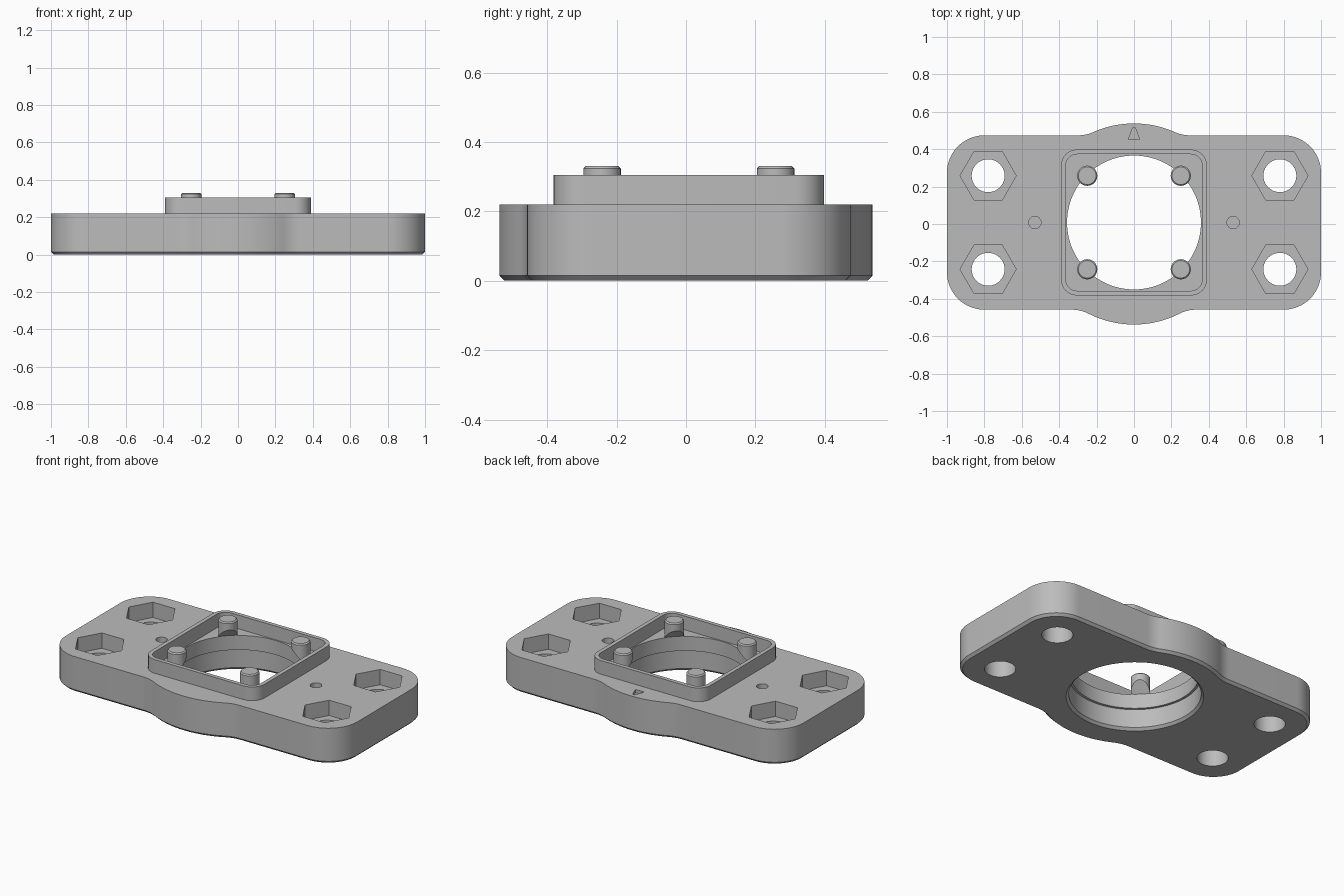
import bpy
import bmesh
from math import sin, cos, pi, atan2, sqrt

if "Cube" in bpy.data.objects:
    bpy.data.objects.remove(bpy.data.objects["Cube"], do_unlink=True)

CY = 0.008      # y of the shared part centre
TOP = 0.22      # top of the plate

grey = bpy.data.materials.new("plain grey")
grey.use_nodes = True
grey.diffuse_color = (0.5, 0.5, 0.5, 1)
grey.node_tree.nodes["Principled BSDF"].inputs["Base Color"].default_value = (0.5, 0.5, 0.5, 1)


def finish(name, bm):
    bmesh.ops.recalc_face_normals(bm, faces=bm.faces[:])
    mesh = bpy.data.meshes.new(name)
    bm.to_mesh(mesh)
    bm.free()
    mesh.materials.append(grey)
    ob = bpy.data.objects.new(name, mesh)
    bpy.context.collection.objects.link(ob)
    return ob


def arc(cx, cy, r, a0, a1, n):
    return [(cx + r * cos(a0 + (a1 - a0) * i / n), cy + r * sin(a0 + (a1 - a0) * i / n))
            for i in range(n + 1)]


def circle(cx, cy, r, n):
    return arc(cx, cy, r, 0, 2 * pi, n)[:-1]


def rounded_square(half, r):
    pts = []
    for k, (sx, sy) in enumerate([(1, 1), (-1, 1), (-1, -1), (1, -1)]):
        pts += arc(sx * (half - r), CY + sy * (half - r), r, k * pi / 2, (k + 1) * pi / 2, 8)
    return pts


def prism(name, pts, z0, z1, bevel_z=None, bevel=0.0):
    """Extrude an outline, optionally chamfering the edge loop at bevel_z."""
    bm = bmesh.new()
    face = bm.faces.new([bm.verts.new((x, y, z0)) for x, y in pts])
    ext = bmesh.ops.extrude_face_region(bm, geom=[face], use_keep_orig=True)
    for v in ext["geom"]:
        if isinstance(v, bmesh.types.BMVert):
            v.co.z = z1
    bmesh.ops.recalc_face_normals(bm, faces=bm.faces[:])
    if bevel_z is not None:
        edges = [e for e in bm.edges if all(abs(v.co.z - bevel_z) < 1e-5 for v in e.verts)]
        bmesh.ops.bevel(bm, geom=edges, offset=bevel, segments=1, affect='EDGES')
    return finish(name, bm)


def revolve(name, profile, n=96):
    """Solid of stacked rings around the part centre."""
    bm = bmesh.new()
    rings = [[bm.verts.new((x, y, z)) for x, y in circle(0, CY, r, n)] for r, z in profile]
    for a, b in zip(rings, rings[1:]):
        for i in range(n):
            j = (i + 1) % n
            bm.faces.new((a[i], a[j], b[j], b[i]))
    bm.faces.new(rings[0])
    bm.faces.new(rings[-1])
    return finish(name, bm)


def cut(ob, cutter, keep=False):
    mod = ob.modifiers.new("cut", 'BOOLEAN')
    mod.operation = 'DIFFERENCE'
    mod.solver = 'EXACT'
    mod.object = cutter
    bpy.context.view_layer.objects.active = ob
    bpy.ops.object.modifier_apply(modifier=mod.name)
    if not keep:
        bpy.data.objects.remove(cutter, do_unlink=True)


def quarter(h, bulge=0.5375, fillet=0.2, corner=0.2):
    """Outline from the end of the plate to the middle of its bulged side."""
    fx = sqrt((bulge + fillet) ** 2 - (h + fillet) ** 2)
    a = atan2(h + fillet, fx)
    return ([(1, 0)] + arc(1 - corner, h - corner, corner, 0, pi / 2, 16)
            + arc(fx, h + fillet, fillet, -pi / 2, a - pi, 8)
            + arc(0, 0, bulge, a, pi / 2, 14)[1:])


# plate with bulged sides and chamfered underside
back, front = quarter(0.466 + CY), quarter(0.466 - CY)
outline = (back + [(-x, y) for x, y in reversed(back)][1:]
           + [(-x, -y) for x, y in front][1:]
           + [(x, -y) for x, y in reversed(front)][1:-1])
plate = prism("plate", outline, 0, TOP, 0, 0.015)

# stepped centre bore, its cone also trims the pins
bore = revolve("bore_cutter", [(0.387, -0.1), (0.387, 0), (0.372, 0.015), (0.372, 0.13),
                               (0.358, 0.131), (0.358, 0.222), (0.298, 0.285), (0.298, 0.4)])
bore.hide_render = True
cut(plate, bore, keep=True)

# bolt holes with hexagonal nut pockets, and small blind holes
for sx in (-1, 1):
    for sy in (-1, 1):
        x, y = sx * 0.78, CY + sy * 0.25
        cut(plate, prism("nut_cutter", circle(x, y, 0.15, 6), 0.125, 0.4))
        cut(plate, prism("bolt_cutter", circle(x, y, 0.088, 40), -0.1, 0.3))
    cut(plate, prism("hole_cutter", circle(sx * 0.53, CY, 0.033, 24), 0.16, 0.3))

# recessed direction mark
mark = [(-0.03, 0.452), (0.03, 0.452), (0.008, 0.513), (-0.008, 0.513)]
cut(plate, prism("mark_cutter", mark, TOP - 0.02, 0.3))

# raised square rim
rim = prism("rim", rounded_square(0.39, 0.085), TOP - 0.01, 0.305)
cut(rim, prism("rim_cutter", rounded_square(0.365, 0.06), 0.1, 0.4))

# four locating pins with sloped undersides
pins = []
for sx, side in ((-1, "right"), (1, "left")):
    for sy, end in ((-1, "front"), (1, "back")):
        pin = prism(f"{end}_{side}_pin", circle(sx * 0.25, CY + sy * 0.25, 0.054, 32),
                    TOP - 0.01, 0.33, 0.33, 0.007)
        cut(pin, bore, keep=True)
        pins.append(pin)
bpy.data.objects.remove(bore, do_unlink=True)

# smooth curved walls, keep hard edges
bpy.ops.object.select_all(action='DESELECT')
for ob in [plate, rim] + pins:
    ob.select_set(True)
bpy.context.view_layer.objects.active = plate
bpy.ops.object.shade_smooth_by_angle(angle=0.5)
